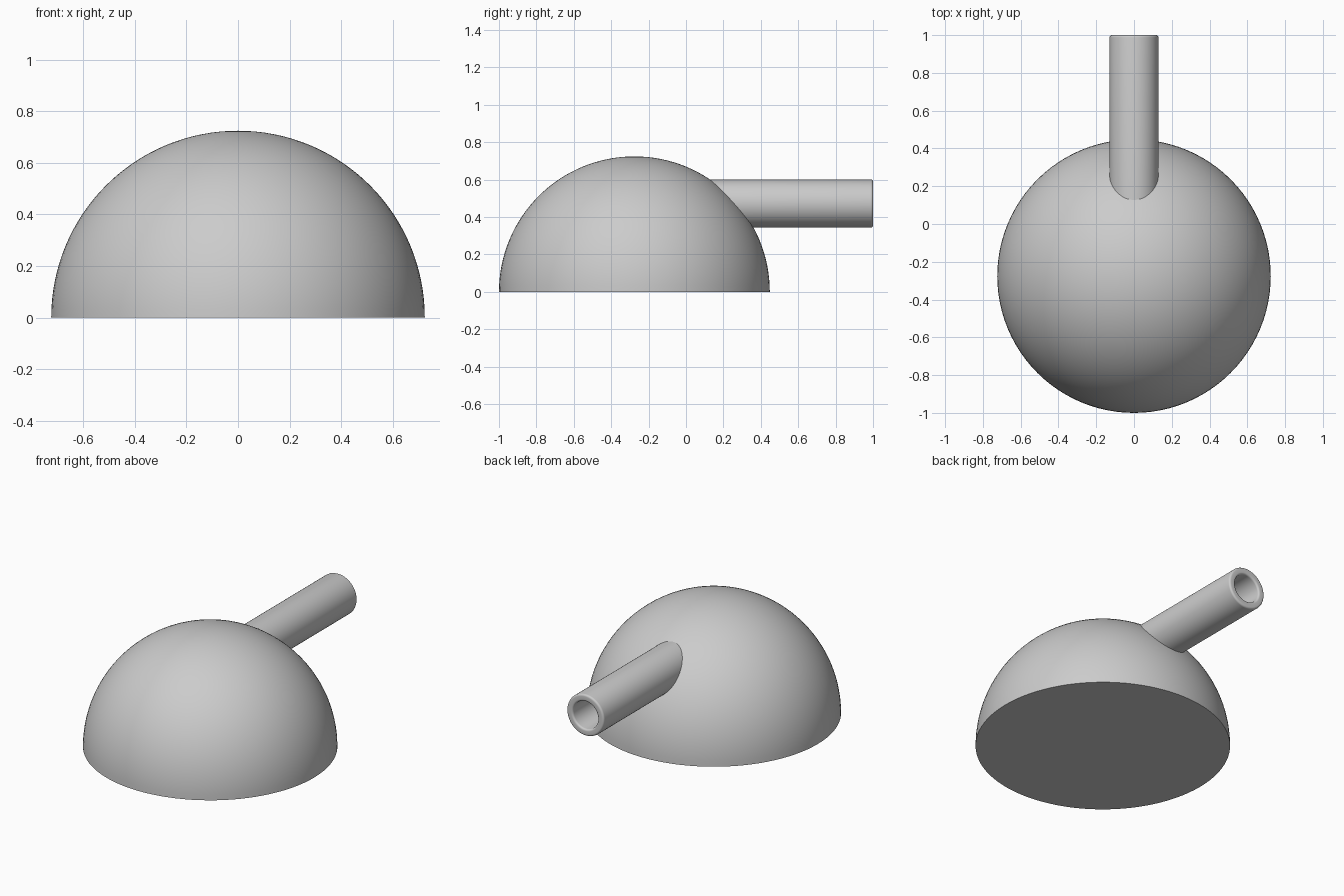
import bpy, bmesh, math
from mathutils import Matrix, Vector

if "Cube" in bpy.data.objects:
    bpy.data.objects.remove(bpy.data.objects["Cube"])

grey = bpy.data.materials.new("plain grey")
grey.diffuse_color = (0.6, 0.6, 0.6, 1)
grey.use_nodes = True
grey.node_tree.nodes["Principled BSDF"].inputs["Base Color"].default_value = grey.diffuse_color


def lathe(name, profile, steps, matrix):
    """Spin an (r, z) profile about z, then place it with a matrix."""
    bm = bmesh.new()
    verts = [bm.verts.new((r, 0, z)) for r, z in profile]
    edges = [bm.edges.new(p) for p in zip(verts, verts[1:])]
    bmesh.ops.spin(bm, geom=verts + edges, cent=(0, 0, 0), axis=(0, 0, 1),
                   angle=math.tau, steps=steps)
    bmesh.ops.remove_doubles(bm, verts=bm.verts, dist=1e-5)
    bmesh.ops.recalc_face_normals(bm, faces=bm.faces)
    bm.transform(matrix)
    mesh = bpy.data.meshes.new(name)
    bm.to_mesh(mesh)
    bm.free()
    obj = bpy.data.objects.new(name, mesh)
    bpy.context.collection.objects.link(obj)
    mesh.materials.append(grey)
    bpy.ops.object.select_all(action='DESELECT')
    obj.select_set(True)
    bpy.context.view_layer.objects.active = obj
    bpy.ops.object.shade_smooth_by_angle(angle=math.radians(35))
    return obj


# Solid dome with a flat base
R, CY = 0.724, -0.276
dome = [(0, 0)] + [(R * math.cos(a), R * math.sin(a))
                   for a in (math.pi / 2 * i / 32 for i in range(33))]
dome[-1] = (0, R)
lathe("dome", dome, 96, Matrix.Translation((0, CY, 0)))

# Hollow pipe with a rounded rim, running back out of the dome
RO, RI, B, Z = 0.129, 0.086, 0.012, 0.472


def rim(cx, a0, a1):
    return [(cx + B * math.cos(a), 1 - B + B * math.sin(a))
            for a in (math.radians(a0 + (a1 - a0) * i / 5) for i in range(6))]


start = 0.05
pipe = [(RI, start)] + rim(RI + B, 180, 90) + rim(RO - B, 90, 0) + [(RO, start), (RI, start)]
lathe("pipe", pipe, 64, Matrix.Translation((0, 0, Z)) @ Matrix.Rotation(-math.pi / 2, 4, 'X'))
